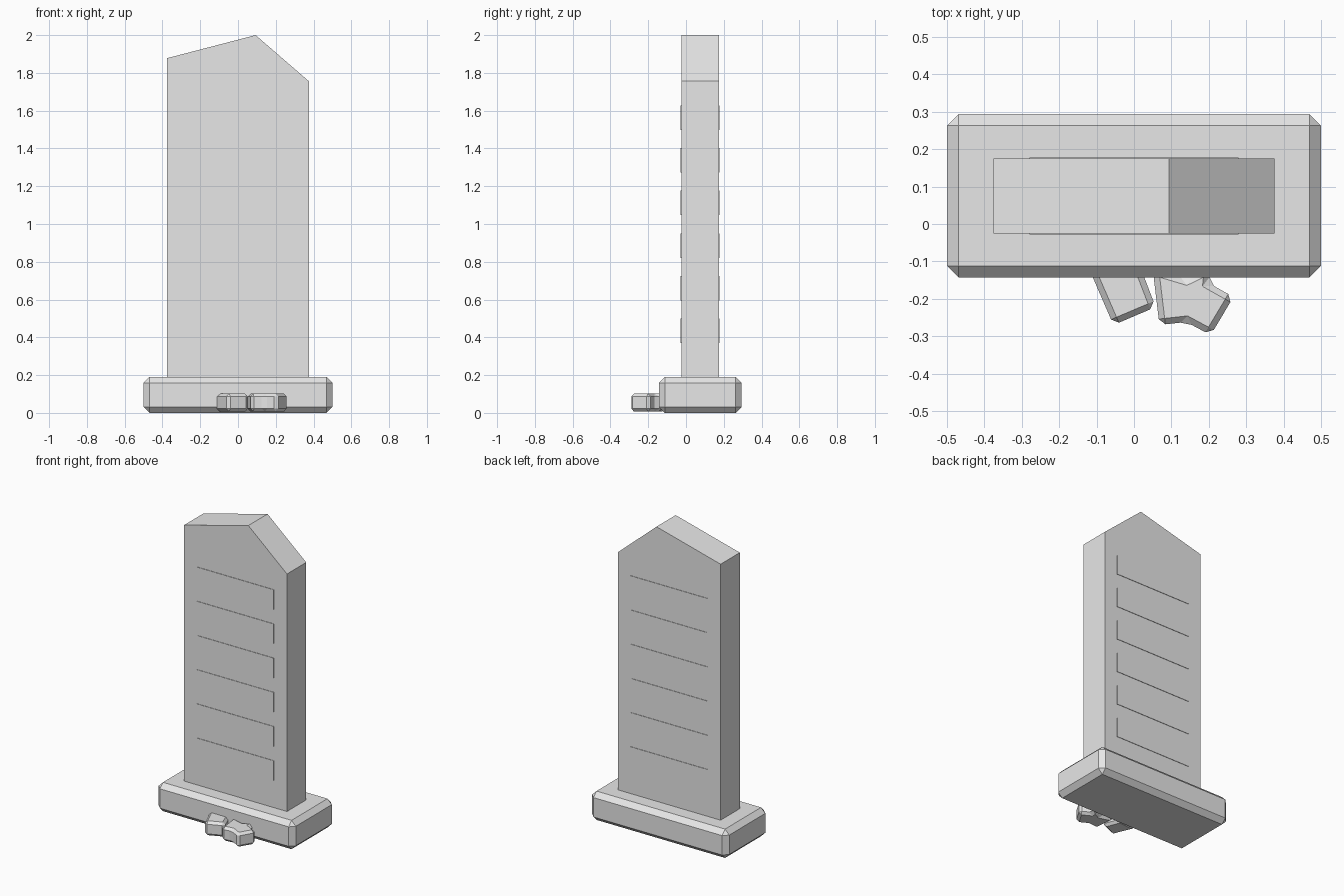
import bpy
import bmesh
from mathutils import Matrix

if "Cube" in bpy.data.objects:
    bpy.data.objects.remove(bpy.data.objects["Cube"], do_unlink=True)

stone = bpy.data.materials.new("light grey stone")
stone.use_nodes = True
GREY = (0.8, 0.8, 0.8, 1)
stone.diffuse_color = GREY
stone.node_tree.nodes["Principled BSDF"].inputs["Base Color"].default_value = GREY


def prism(name, outline, start, direction, depth, bevel=0):
    """Extrude a flat outline along y or z, with an optional chamfer."""
    bm = bmesh.new()
    if direction == "z":
        points = [(a, b, start) for a, b in outline]
        move = (0, 0, depth)
    else:
        points = [(a, start, b) for a, b in outline]
        move = (0, depth, 0)
    face = bm.faces.new([bm.verts.new(p) for p in points])
    extruded = bmesh.ops.extrude_face_region(bm, geom=[face], use_keep_orig=True)
    top = [v for v in extruded["geom"] if isinstance(v, bmesh.types.BMVert)]
    bmesh.ops.translate(bm, verts=top, vec=move)
    bmesh.ops.recalc_face_normals(bm, faces=bm.faces[:])
    if bevel:
        bmesh.ops.bevel(bm, geom=bm.edges[:], offset=bevel, segments=1,
                        profile=0.5, affect="EDGES")
    mesh = bpy.data.meshes.new(name)
    bm.to_mesh(mesh)
    bm.free()
    mesh.materials.append(stone)
    obj = bpy.data.objects.new(name, mesh)
    bpy.context.collection.objects.link(obj)
    return obj


def rectangle(x0, x1, y0, y1):
    return [(x0, y0), (x1, y0), (x1, y1), (x0, y1)]


# Chamfered plinth
prism("plinth", rectangle(-0.5, 0.5, -0.143, 0.294), 0, "z", 0.19, 0.031)

# Upright slab with an uneven peak
slab_outline = [(-0.375, 0.15), (0.375, 0.15), (0.375, 1.756),
                (0.093, 2), (-0.375, 1.878)]
prism("slab", slab_outline, -0.025, "y", 0.2)

# Six thin raised bands on the front and on the back
for side, y in (("front", -0.028), ("back", 0.174)):
    for i in range(6):
        z = 0.37 + 0.2255 * i
        prism(f"{side}_band_{i + 1}", rectangle(-0.28, 0.28, z, z + 0.13),
              y, "y", 0.004)

# Two small broken stones lying against the plinth
prism("left_pebble", [(0.05, -0.12), (0.068, -0.27), (0.14, -0.262),
                      (0.205, -0.297), (0.266, -0.195), (0.2, -0.158),
                      (0.205, -0.115), (0.14, -0.147)], 0.007, "z", 0.095, 0.016)
prism("right_pebble", [(-0.055, -0.27), (0.058, -0.222), (0.015, -0.11),
                       (-0.12, -0.12)], 0.007, "z", 0.095, 0.016)
